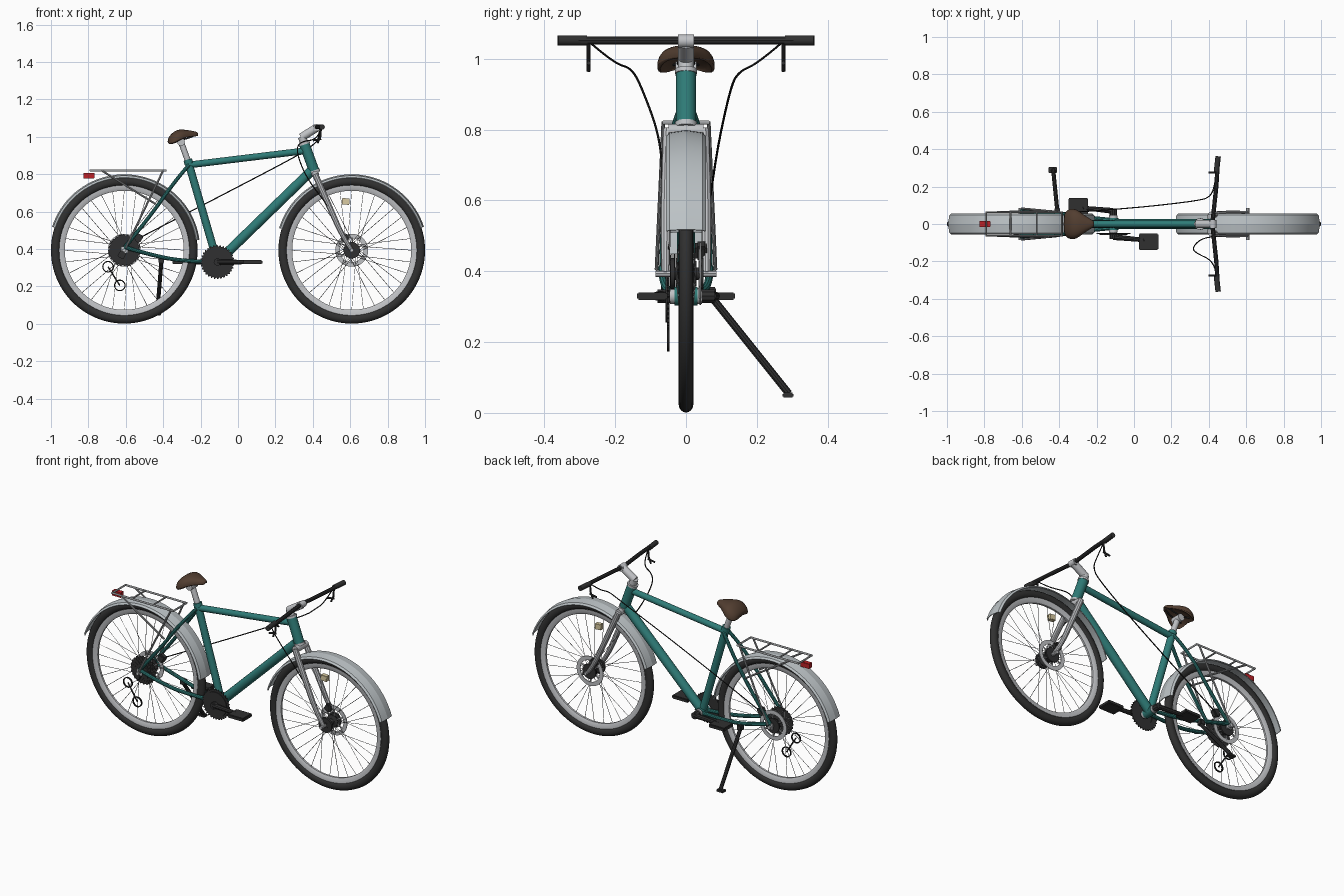
import bpy, bmesh, math
from mathutils import Vector, Matrix

if "Cube" in bpy.data.objects:
    bpy.data.objects.remove(bpy.data.objects["Cube"])

def mat(name, r, g, b):
    m = bpy.data.materials.new(name)
    m.diffuse_color = (r, g, b, 1)
    m.use_nodes = True
    m.node_tree.nodes["Principled BSDF"].inputs["Base Color"].default_value = m.diffuse_color
    return m

TEAL = mat("teal_paint", 0.028, 0.2, 0.185)
BLACK = mat("black_rubber", 0.03, 0.03, 0.03)
DARK = mat("dark_metal", 0.03, 0.03, 0.031)
CABLE = mat("black_cable", 0.012, 0.012, 0.012)
SILVER = mat("silver_metal", 0.53, 0.54, 0.56)
FENDER = mat("pale_fender", 0.5, 0.54, 0.56)
GREY = mat("grey_rack", 0.36, 0.37, 0.38)
BROWN = mat("brown_leather", 0.085, 0.048, 0.03)
RED = mat("red_lens", 0.5, 0.015, 0.02)
CREAM = mat("cream_reflector", 0.7, 0.6, 0.36)

def finish(name, mesh, m, angle=35):
    mesh.materials.clear()
    mesh.materials.append(m)
    for p in mesh.polygons:
        p.use_smooth = True
        p.material_index = 0
    mesh.set_sharp_from_angle(angle=math.radians(angle))
    o = bpy.data.objects.new(name, mesh)
    bpy.context.collection.objects.link(o)
    return o

def from_bm(name, bm, m, angle=35):
    bmesh.ops.recalc_face_normals(bm, faces=bm.faces)
    mesh = bpy.data.meshes.new(name)
    bm.to_mesh(mesh)
    bm.free()
    return finish(name, mesh, m, angle)

def tubes(name, paths, r, m, smooth=False, res=3, cyclic=False):
    """Round bars along paths; a point may carry its own radius factor as 4th value."""
    cu = bpy.data.curves.new(name, 'CURVE')
    cu.dimensions = '3D'
    cu.bevel_depth, cu.bevel_resolution, cu.use_fill_caps = r, res, True
    for path in paths:
        s = cu.splines.new('NURBS' if smooth else 'POLY')
        s.points.add(len(path) - 1)
        for p, q in zip(s.points, path):
            p.co = (*q[:3], 1)
            p.radius = q[3] if len(q) > 3 else 1
        if smooth:
            s.order_u, s.use_endpoint_u, s.resolution_u = 3, True, 6
        s.use_cyclic_u = cyclic
    tmp = bpy.data.objects.new("tmp", cu)
    bpy.context.collection.objects.link(tmp)
    bpy.context.view_layer.update()
    mesh = bpy.data.meshes.new_from_object(tmp.evaluated_get(bpy.context.evaluated_depsgraph_get()))
    bpy.data.objects.remove(tmp)
    bm = bmesh.new()
    bm.from_mesh(mesh)
    bmesh.ops.remove_doubles(bm, verts=bm.verts, dist=1e-6)
    return from_bm(name, bm, m)

def both(path):
    return [path, [(p[0], -p[1], *p[2:]) for p in path]]

def lathe(name, profile, m, centre, n=64, tooth=0):
    """Revolve a closed (radius, y) profile round the y axis; tooth raises every other pair on the rim."""
    bm = bmesh.new()
    top = max(r for r, y in profile) - 1e-5
    rings = []
    for i in range(n):
        a = 2 * math.pi * i / n
        ring = []
        for r, y in profile:
            r += tooth if r > top and i % 4 < 2 else 0
            ring.append(bm.verts.new((centre[0] + r * math.cos(a), centre[1] + y, centre[2] + r * math.sin(a))))
        rings.append(ring)
    k = len(profile)
    for i in range(n):
        for j in range(k):
            a, b = rings[i], rings[(i + 1) % n]
            bm.faces.new((a[j], a[(j + 1) % k], b[(j + 1) % k], b[j]))
    return from_bm(name, bm, m)

def disc(ro, ri, y, t):
    return [(ro, y - t / 2), (ro, y + t / 2), (ri, y + t / 2), (ri, y - t / 2)]

def boxes(name, items, m, bevel=0.003):
    """Each item: centre, size, tilt round y in degrees."""
    bm = bmesh.new()
    for c, s, tilt in items:
        M = Matrix.Translation(c) @ Matrix.Rotation(math.radians(tilt), 4, 'Y') @ Matrix.Diagonal((*s, 1))
        bmesh.ops.create_cube(bm, size=1, matrix=M)
    bmesh.ops.bevel(bm, geom=bm.edges[:], offset=bevel, segments=2, affect='EDGES')
    return from_bm(name, bm, m)

def fender(name, cx, a0, a1):
    bm = bmesh.new()
    section = [(-0.056, 0.389), (-0.047, 0.399), (0, 0.406), (0.047, 0.399), (0.056, 0.389)]
    section += [(y * 0.96, r - 0.004) for y, r in reversed(section)]
    rows = []
    for i in range(41):
        a = math.radians(a0 + (a1 - a0) * i / 40)
        rows.append([bm.verts.new((cx + r * math.cos(a), y, WZ + r * math.sin(a))) for y, r in section])
    k = len(section)
    for a, b in zip(rows, rows[1:]):
        for j in range(k):
            bm.faces.new((a[j], a[(j + 1) % k], b[(j + 1) % k], b[j]))
    bm.faces.new(rows[0])
    bm.faces.new(rows[-1])
    return from_bm(name, bm, FENDER, 10)

# Wheels
WX, WZ = 0.608, 0.393
for label, cx in (("front", WX), ("rear", -WX)):
    c = (cx, 0, WZ)
    tyre = [(0.368 + 0.024 * math.cos(t * math.pi / 8), 0.021 * math.sin(t * math.pi / 8)) for t in range(16)]
    lathe(label + "_tyre", tyre, BLACK, c, 96)
    lathe(label + "_rim", [(0.348, -0.013), (0.348, 0.013), (0.33, 0.012), (0.318, 0.006), (0.318, -0.006), (0.33, -0.012)], SILVER, c, 96)
    lathe(label + "_hub", [(0.006, -0.045), (0.018, -0.045), (0.018, -0.03), (0.036, -0.029), (0.036, -0.024), (0.017, -0.018),
                           (0.017, 0.018), (0.036, 0.024), (0.036, 0.029), (0.018, 0.03), (0.018, 0.045), (0.006, 0.045)], DARK, c, 32)
    tubes(label + "_axle", [[(cx, -0.086, WZ), (cx, 0.086, WZ)]], 0.01, SILVER)
    spokes = []
    for i in range(32):
        a = 2 * math.pi * i / 32
        b = a + (0.75 if i % 4 < 2 else -0.75)
        spokes.append([(cx + 0.034 * math.cos(b), 0.026 * (-1) ** i, WZ + 0.034 * math.sin(b)),
                       (cx + 0.32 * math.cos(a), 0, WZ + 0.32 * math.sin(a))])
    tubes(label + "_spokes", spokes, 0.0014, GREY, res=0)
    # Disc brake
    lathe(label + "_rotor", disc(0.088, 0.064, 0.04, 0.004), SILVER, c)
    arms = [[(cx + r * math.cos(a + t), 0.04, WZ + r * math.sin(a + t)) for r, t in ((0.015, 0), (0.07, 0.5))]
            for a in [k * math.pi / 3 for k in range(6)]]
    tubes(label + "_rotor_arms", arms, 0.004, SILVER, res=1)
    lathe(label + "_hub_cap", disc(0.044, 0.008, 0.046, 0.008), DARK, c, 32)
    dx = -0.035 if label == "front" else 0.075
    boxes(label + "_brake_caliper", [((cx + dx, 0.043, WZ + 0.065), (0.04, 0.034, 0.045), 30)], DARK, 0.006)
lathe("front_hub_cover", disc(0.044, 0.008, -0.038, 0.012), DARK, (WX, 0, WZ), 32)
boxes("spoke_reflector", [((0.576, 0, 0.654), (0.04, 0.026, 0.034), 5)], CREAM, 0.002)
fender("front_fender", WX, 18, 163)
fender("rear_fender", -WX, 8, 162)

# Cassette and derailleur
for i in range(6):
    lathe("cassette_cog_%d" % (i + 1), disc(0.08 - 0.008 * i, 0.012, -0.028 - 0.004 * i, 0.0025), DARK, (-WX, 0, WZ), 96 - 8 * i, 0.005)
J1, J2 = (-0.695, -0.05, 0.305), (-0.632, -0.05, 0.205)
for i, j in enumerate((J1, J2)):
    lathe("jockey_wheel_%d" % (i + 1), disc(0.031, 0.025, 0, 0.007), CABLE, j, 32)
tubes("derailleur_cage", [[J1, J2]], 0.004, DARK)
boxes("derailleur_body", [((-0.62, -0.06, 0.37), (0.035, 0.02, 0.04), 30)], DARK)

# Frame
BB = (-0.11, 0, 0.33)
tubes("seat_tube", [[BB, (-0.268, 0, 0.872)]], 0.021, TEAL, res=6)
tubes("top_tube", [[(-0.257, 0, 0.85), (0.362, 0, 0.925)]], 0.018, TEAL, res=6)
tubes("down_tube", [[BB, (0.39, 0, 0.815)]], 0.026, TEAL, res=6)
tubes("head_tube", [[(0.355, 0, 0.96), (0.408, 0, 0.815)]], 0.028, TEAL, res=6)
tubes("bottom_bracket", [[(-0.11, -0.032, 0.33), (-0.11, 0.032, 0.33)]], 0.026, TEAL, res=6)
tubes("bottom_bracket_cups", [[(-0.11, -0.045, 0.33), (-0.11, 0.045, 0.33)]], 0.023, SILVER, res=6)
tubes("seat_stays", both([(-0.262, 0.018, 0.85), (-0.34, 0.052, 0.76), (-0.48, 0.062, 0.56), (-0.605, 0.066, 0.41)]), 0.010, TEAL, True)
tubes("chain_stays", both([(-0.12, 0.022, 0.33), (-0.27, 0.035, 0.333), (-0.44, 0.066, 0.36), (-0.608, 0.067, 0.41)]), 0.011, TEAL, True)
boxes("dropouts", [((-0.607, s * 0.066, 0.396), (0.036, 0.008, 0.036), 0) for s in (1, -1)], SILVER, 0.002)
tubes("headset_rings", [[(0.356, 0, 0.958), (0.352, 0, 0.97)], [(0.406, 0, 0.82), (0.411, 0, 0.806)]], 0.031, SILVER, res=6)

# Fork
tubes("fork_crown", [[(0.408, 0, 0.815), (0.414, 0, 0.797)], [(0.414, -0.05, 0.797), (0.414, 0.05, 0.797)]], 0.02, SILVER, res=5)
tubes("fork_legs", both([(0.412, 0.049, 0.8, 1.1), (0.5, 0.056, 0.6, 1.05), (0.56, 0.058, 0.465, 0.85), (WX, 0.058, WZ, 0.75)]), 0.0155, SILVER, True)

# Stem, handlebar, grips
tubes("stem", [[(0.355, 0, 0.96), (0.342, 0, 1.0)], [(0.338, 0, 0.996), (0.42, 0, 1.048)]], 0.022, SILVER, res=6)
tubes("stem_clamp", [[(0.422, -0.022, 1.05), (0.422, 0.022, 1.05)]], 0.019, SILVER, res=6)
tubes("handlebar", [[(0.45, -0.355, 1.052), (0.44, -0.2, 1.052), (0.422, -0.03, 1.052), (0.422, 0.03, 1.052), (0.44, 0.2, 1.052), (0.45, 0.355, 1.052)]], 0.0115, DARK)
tubes("grips", both([(0.441, 0.28, 1.052), (0.45, 0.362, 1.052)]), 0.0145, BLACK, res=4)
tubes("brake_levers", both([(0.444, 0.275, 1.05), (0.44, 0.275, 1.0), (0.425, 0.275, 0.965)])
      + both([(0.40, 0.275, 0.98), (0.445, 0.275, 0.988)]), 0.0055, DARK)

# Cables
tubes("front_brake_cable", [[(0.44, -0.27, 1.045), (0.43, -0.2, 0.985), (0.33, -0.155, 0.975), (0.31, -0.125, 0.92), (0.37, -0.07, 0.77),
                             (0.5, -0.066, 0.61), (0.575, -0.05, 0.46)]], 0.0032, CABLE, True, 1)
tubes("rear_brake_cable", [[(0.44, 0.27, 1.045), (0.43, 0.2, 0.985), (0.41, 0.15, 0.965), (0.36, 0.125, 0.92), (-0.1, 0.075, 0.68), (-0.535, 0.05, 0.455)]],
      0.0032, CABLE, True, 1)

# Saddle: loft of (x, half width, top, depth) stations
bm = bmesh.new()
rows = []
for x, w, top, d in ((-0.212, 0.012, 1.02, 0.014), (-0.222, 0.022, 1.028, 0.025), (-0.262, 0.045, 1.035, 0.035), (-0.295, 0.074, 1.04, 0.05),
                     (-0.325, 0.088, 1.04, 0.07), (-0.355, 0.08, 1.02, 0.062), (-0.377, 0.058, 0.99, 0.027)):
    ang = [math.pi * k / 8 for k in range(9)]
    row = [(w * math.cos(a), top - d + d * math.sin(a) ** 0.6) for a in ang]
    row += [(w * 0.85 * math.cos(a), top - d - 0.002 + 0.55 * d * math.sin(a)) for a in reversed(ang)]
    rows.append([bm.verts.new((x, y, z)) for y, z in row])
for a, b in zip(rows, rows[1:]):
    for j in range(18):
        bm.faces.new((a[j], a[(j + 1) % 18], b[(j + 1) % 18], b[j]))
bm.faces.new(rows[0])
bm.faces.new(rows[-1])
saddle = from_bm("saddle", bm, BROWN, 60)
saddle.modifiers.new("soft", 'SUBSURF').levels = 1
tubes("saddle_rails", both([(-0.23, 0.012, 1.008), (-0.27, 0.022, 0.987), (-0.34, 0.024, 0.982), (-0.365, 0.04, 0.985)]), 0.004, DARK, True)
tubes("seat_post", [[(-0.262, 0, 0.855), (-0.302, 0, 0.965)]], 0.0165, SILVER, res=5)
tubes("seat_clamp", [[(-0.305, -0.03, 0.972), (-0.305, 0.03, 0.972)]], 0.021, SILVER, res=5)
tubes("seat_collar", [[(-0.262, 0, 0.855), (-0.269, 0, 0.878)]], 0.024, TEAL, res=5)

# Crankset and pedals
lathe("chainring", disc(0.084, 0.055, -0.05, 0.006), DARK, BB, 128, 0.007)
lathe("chainring_guard", disc(0.074, 0.01, -0.055, 0.006), DARK, BB, 48)
tubes("crank_axle", [[(-0.11, -0.08, 0.33), (-0.11, 0.08, 0.33)]], 0.02, DARK)
for s, side in ((1, "right"), (-1, "left")):
    px = -0.11 + s * 0.175
    tubes(side + "_crank_arm", [[(-0.11, -s * 0.07, 0.33, 1.3), (px + s * 0.012, -s * 0.088, 0.33, 0.9)]], 0.012, DARK)
    boxes(side + "_pedal", [((px + s * 0.013, -s * 0.095, 0.33), (0.105, 0.086, 0.021), 0)], BLACK, 0.004)

# Rear rack and tail light
tubes("rack_top", [[(-0.79, -0.063, 0.82), (-0.79, 0.063, 0.82), (-0.385, 0.063, 0.82), (-0.385, -0.063, 0.82)]], 0.006, GREY, cyclic=True)
tubes("rack_slats", [[(x, -0.063, 0.82), (x, 0.063, 0.82)] for x in (-0.66, -0.52)], 0.005, GREY)
tubes("rack_struts", both([(-0.4, 0.064, 0.82), (-0.6, 0.083, 0.405)]) + both([(-0.73, 0.064, 0.82), (-0.44, 0.07, 0.64)]), 0.0055, GREY)
boxes("tail_light", [((-0.797, 0, 0.792), (0.06, 0.03, 0.03), 0)], RED, 0.002)

# Kickstand
boxes("kickstand_mount", [((-0.41, 0.07, 0.34), (0.03, 0.03, 0.03), 0)], DARK)
tubes("kickstand_leg", [[(-0.41, 0.07, 0.33), (-0.432, 0.29, 0.055)]], 0.011, DARK)
boxes("kickstand_foot", [((-0.435, 0.288, 0.05), (0.045, 0.032, 0.014), 0)], BLACK)
